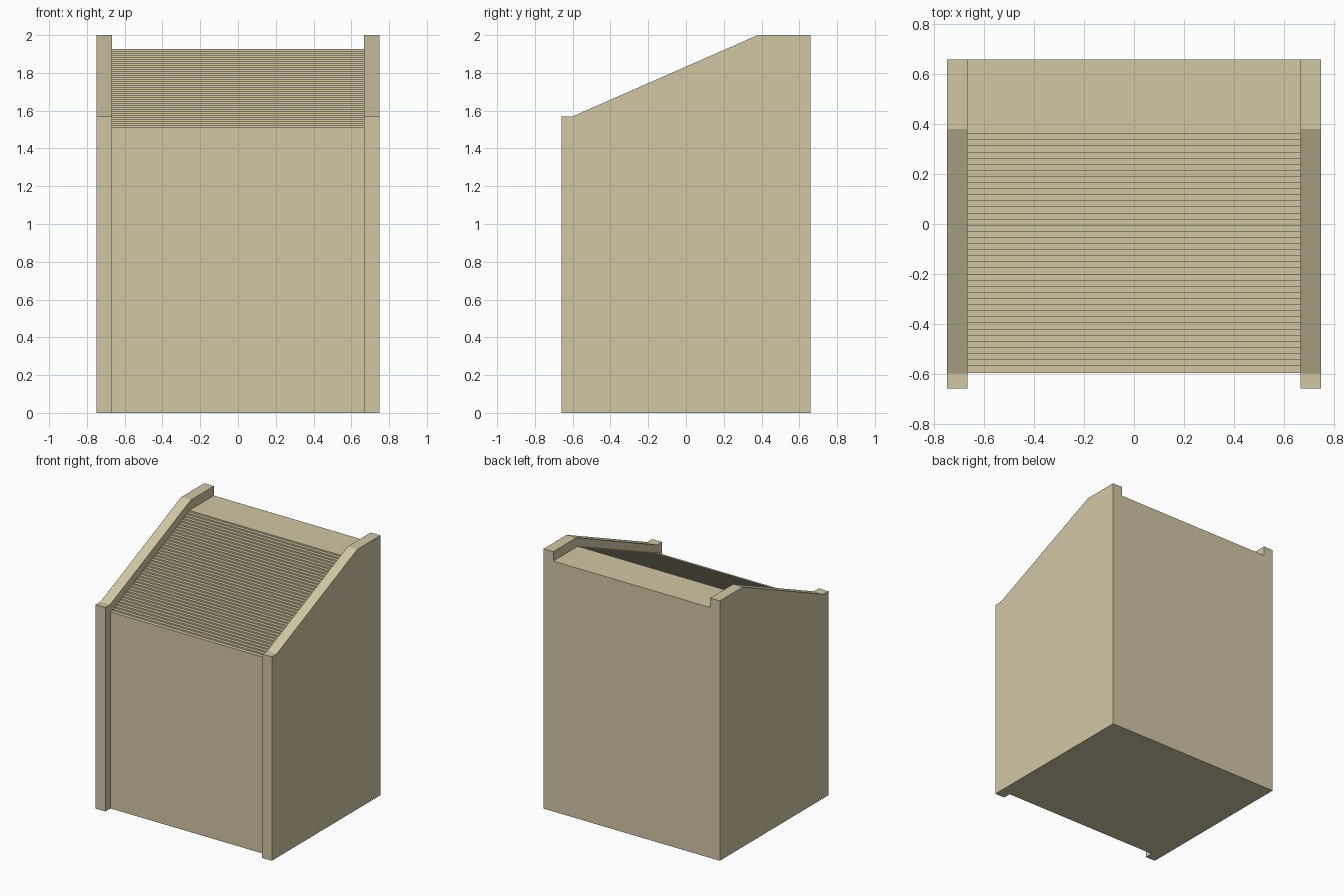
import bpy

if "Cube" in bpy.data.objects:
    bpy.data.objects.remove(bpy.data.objects["Cube"])

HALF_W, INNER, DEPTH = 0.75, 0.668, 0.66
STEPS = 39

tan = bpy.data.materials.new("warm_tan")
tan.diffuse_color = (0.65, 0.57, 0.375, 1.0)
tan.use_nodes = True
tan.node_tree.nodes["Principled BSDF"].inputs["Base Color"].default_value = tan.diffuse_color


def extrude_profile(name, profile, x0, x1):
    """Solid made from a (y, z) side profile extruded along x."""
    n = len(profile)
    verts = [(x, y, z) for x in (x0, x1) for y, z in profile]
    # profile runs counter-clockwise seen from +x
    faces = [tuple(reversed(range(n))), tuple(range(n, 2 * n))]
    faces += [(i, (i + 1) % n, (i + 1) % n + n, i + n) for i in range(n)]
    mesh = bpy.data.meshes.new(name)
    mesh.from_pydata(verts, [], faces)
    mesh.materials.append(tan)
    obj = bpy.data.objects.new(name, mesh)
    bpy.context.collection.objects.link(obj)
    return obj


# Side panels: tall boards with a sloping top edge
side = [(-DEPTH, 0), (DEPTH, 0), (DEPTH, 2.0), (0.38, 2.0),
        (-0.60, 1.57), (-DEPTH, 1.57)]
extrude_profile("right_side_panel", side, INNER, HALF_W)
extrude_profile("left_side_panel", side, -HALF_W, -INNER)

# Body: recessed front, flat top at the back, finely stepped slope between
top_z, low_z = 1.927, 1.512
top_y, low_y = 0.361, -0.569
body = [(-0.598, 0), (DEPTH, 0), (DEPTH, top_z)]
for k in range(STEPS):
    y = top_y + (low_y - top_y) * k / (STEPS - 1)
    z = top_z + (low_z - top_z) * k / STEPS
    body += [(y, z), (y, z - (top_z - low_z) / STEPS)]
body.append((-0.598, low_z))
extrude_profile("stepped_body", body, -INNER, INNER)
